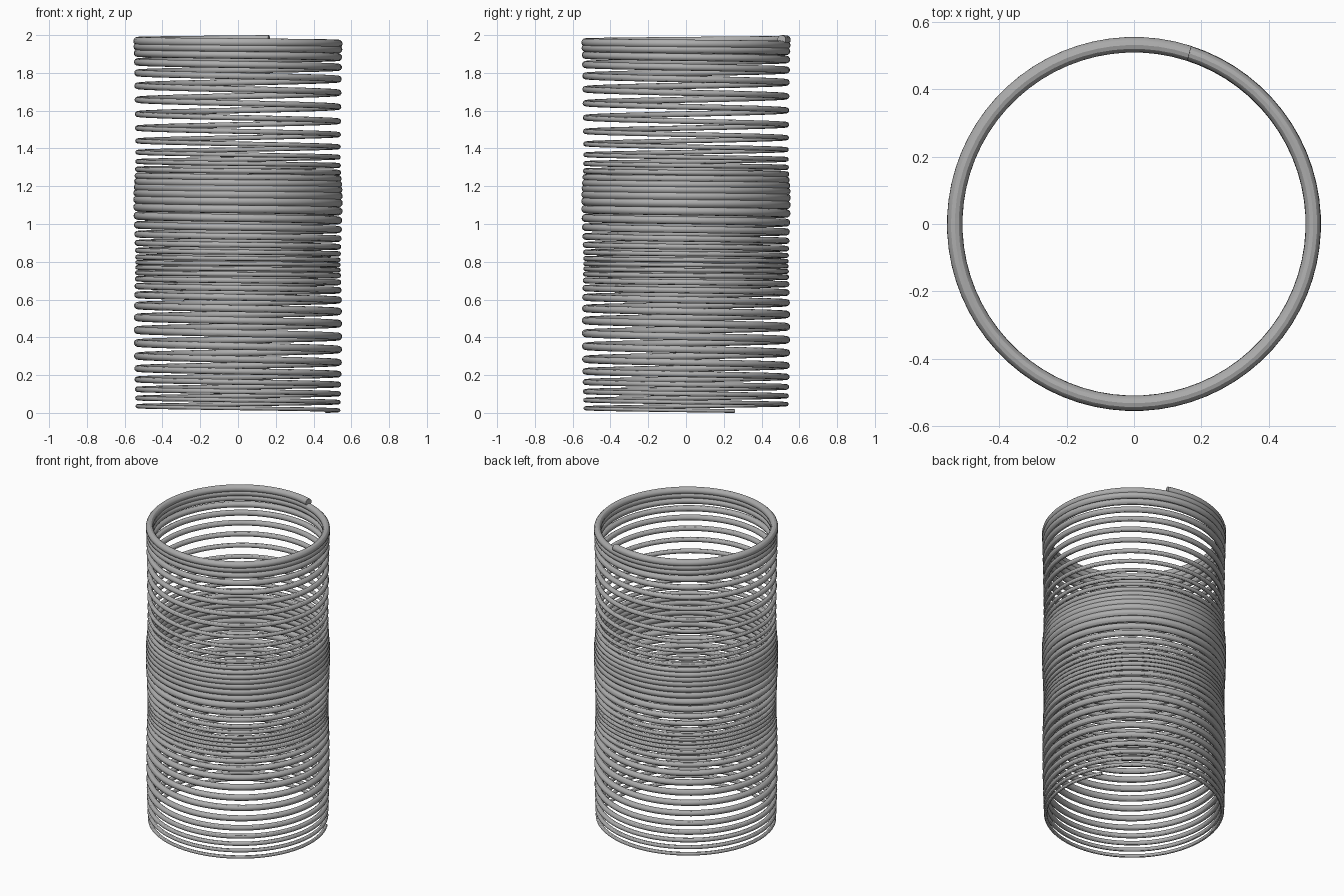
import bpy
import math

cube = bpy.data.objects.get("Cube")
if cube:
    bpy.data.objects.remove(cube, do_unlink=True)

# Plain grey metal
metal = bpy.data.materials.new("grey metal")
metal.use_nodes = True
colour = (0.42, 0.42, 0.42, 1)
metal.diffuse_color = colour
metal.node_tree.nodes["Principled BSDF"].inputs["Base Color"].default_value = colour

COIL_RADIUS = 0.532
STEPS = 72  # points per turn

# Stretch of the coil: (turn, height)
HEIGHTS = [(-0.58, 0.01), (2, 0.125), (4, 0.235), (6, 0.37), (8, 0.505),
           (10, 0.625), (12, 0.71), (14, 0.77), (16, 0.825), (18, 0.90),
           (20, 0.995), (22, 1.09), (24, 1.165), (26, 1.225), (28, 1.29),
           (30, 1.38), (32, 1.508), (34, 1.658), (36, 1.80), (38, 1.905),
           (40.3, 1.977)]

# Thickness of the wire: (turn, wire radius)
WIRES = [(-0.58, 0.01), (7, 0.02), (15, 0.012), (23, 0.023), (29, 0.0125),
         (33, 0.015), (40.3, 0.023)]


def smooth_value(knots, t):
    """Smooth curve through the knots, with averaged slopes."""
    last = len(knots) - 1
    i = next((k for k in range(last) if t <= knots[k + 1][0]), last - 1)

    def slope(k):
        a, b = knots[max(k - 1, 0)], knots[min(k + 1, last)]
        return (b[1] - a[1]) / (b[0] - a[0])

    (t0, v0), (t1, v1) = knots[i], knots[i + 1]
    span = t1 - t0
    u = (t - t0) / span
    rise = u * u * (3 - 2 * u)
    return (v0 + (v1 - v0) * rise
            + span * u * (1 - u) * ((1 - u) * slope(i) - u * slope(i + 1)))


# Spring wire, winding clockwise on the way up
start, end = HEIGHTS[0][0], HEIGHTS[-1][0]
count = int((end - start) * STEPS) + 1
curve = bpy.data.curves.new("spring_coil", "CURVE")
curve.dimensions = "3D"
curve.bevel_depth = 1.0
curve.bevel_resolution = 4
curve.use_fill_caps = True
wire = curve.splines.new("POLY")
wire.points.add(count - 1)
for i, point in enumerate(wire.points):
    turn = start + (end - start) * i / (count - 1)
    angle = math.pi - math.tau * turn
    point.co = (COIL_RADIUS * math.cos(angle), COIL_RADIUS * math.sin(angle),
                smooth_value(HEIGHTS, turn), 1)
    point.radius = smooth_value(WIRES, turn)
wire.use_smooth = True
curve.materials.append(metal)

spring = bpy.data.objects.new("spring_coil", curve)
bpy.context.collection.objects.link(spring)

# Turn the wire into a smooth mesh
bpy.ops.object.select_all(action="DESELECT")
spring.select_set(True)
bpy.context.view_layer.objects.active = spring
bpy.ops.object.convert(target="MESH")
bpy.ops.object.shade_smooth_by_angle()
